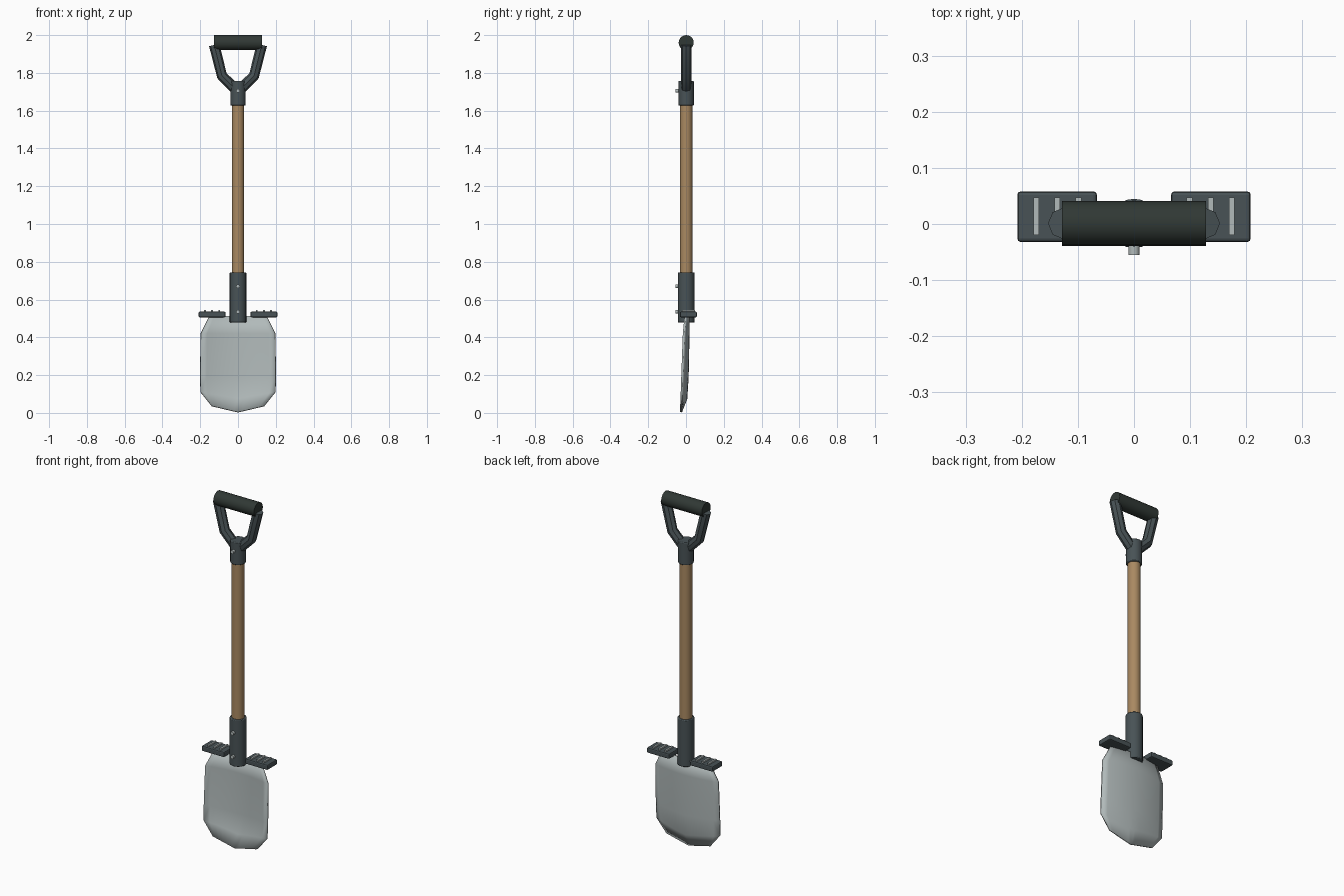
import bpy, bmesh, math

if "Cube" in bpy.data.objects:
    bpy.data.objects.remove(bpy.data.objects["Cube"])

YC = 0.001  # y of the shaft axis


def material(name, rgb):
    m = bpy.data.materials.new(name)
    m.diffuse_color = (*rgb, 1)
    m.use_nodes = True
    m.node_tree.nodes["Principled BSDF"].inputs["Base Color"].default_value = m.diffuse_color
    return m


STEEL = material("steel", (0.44, 0.49, 0.49))
DARK = material("dark_metal", (0.065, 0.085, 0.092))
WOOD = material("wood", (0.40, 0.25, 0.12))
RUBBER = material("rubber", (0.03, 0.04, 0.035))


def finish(o, name, mat, bevel=0.0, smooth=True):
    o.name = name
    o.data.materials.append(mat)
    if bevel:
        b = o.modifiers.new("bevel", "BEVEL")
        b.width, b.segments = bevel, 2
    if smooth:
        bpy.ops.object.select_all(action='DESELECT')
        o.select_set(True)
        bpy.context.view_layer.objects.active = o
        bpy.ops.object.shade_smooth_by_angle(angle=math.radians(35))
    return o


def cylinder(name, r, length, loc, mat, rot=(0, 0, 0), sides=20, bevel=0.0):
    bpy.ops.mesh.primitive_cylinder_add(vertices=sides, radius=r, depth=length,
                                        location=loc, rotation=rot)
    return finish(bpy.context.object, name, mat, bevel)


def box(name, lo, hi, mat, bevel=0.0):
    bpy.ops.mesh.primitive_cube_add(size=1, location=[(a + b) / 2 for a, b in zip(lo, hi)])
    o = bpy.context.object
    o.scale = [b - a for a, b in zip(lo, hi)]
    bpy.ops.object.transform_apply(location=False, rotation=False, scale=True)
    return finish(o, name, mat, bevel, smooth=False)


# Blade: rows of (half width, edge z, centre z, edge y, centre y), dished forward
rows = [(0.138, 0.036, 0.004, -0.026, -0.026),
        (0.198, 0.110, 0.075, -0.023, 0.002),
        (0.200, 0.200, 0.190, -0.020, 0.009),
        (0.197, 0.420, 0.420, -0.012, 0.014),
        (0.152, 0.512, 0.512, -0.003, 0.015)]
COLS = 12
bm = bmesh.new()
grid = []
for w, ze, zc, ye, yc in rows:
    line = []
    for i in range(COLS + 1):
        u = 2 * i / COLS - 1
        line.append(bm.verts.new((u * w, yc + (ye - yc) * u * u, zc + (ze - zc) * abs(u))))
    grid.append(line)
for a, b in zip(grid, grid[1:]):
    for i in range(COLS):
        bm.faces.new((a[i], a[i + 1], b[i + 1], b[i]))
me = bpy.data.meshes.new("blade")
bm.to_mesh(me)
bm.free()
blade = bpy.data.objects.new("blade", me)
bpy.context.collection.objects.link(blade)
finish(blade, "blade", STEEL)
sol = blade.modifiers.new("thickness", "SOLIDIFY")
sol.thickness, sol.offset = 0.01, 0

# Shaft and its two metal sockets
cylinder("shaft", 0.033, 1.20, (0, YC, 1.13), WOOD)
cylinder("lower_socket", 0.044, 0.267, (0, YC, 0.611), DARK, bevel=0.004)
cylinder("upper_socket", 0.041, 0.13, (0, YC, 1.692), DARK, bevel=0.004)

# Rivets on the front of the sockets
for i, z in enumerate((0.535, 0.67, 1.705)):
    cylinder(f"rivet_{i + 1}", 0.010, 0.03, (0, -0.04, z), STEEL,
             rot=(math.pi / 2, 0, 0), sides=12)

# Foot treads with raised ridges, one each side
for s, side in ((-1, "left"), (1, "right")):
    x0, x1 = sorted((s * 0.066, s * 0.208))
    box(f"{side}_tread", (x0, -0.032, 0.506), (x1, 0.058, 0.536), DARK, bevel=0.006)
    for i, x in enumerate((0.099, 0.137, 0.174)):
        box(f"{side}_tread_ridge_{i + 1}", (s * x - 0.005, -0.02, 0.53),
            (s * x + 0.005, 0.047, 0.544), STEEL)

# Forked yoke of the handle: two eight-sided bent tubes
cu = bpy.data.curves.new("handle_yoke", 'CURVE')
cu.dimensions = '3D'
cu.bevel_depth, cu.bevel_resolution, cu.use_fill_caps = 0.028, 2, True
for s in (-1, 1):
    sp = cu.splines.new('POLY')
    path = [(0.012, 1.712), (0.085, 1.785), (0.126, 1.948)]
    sp.points.add(len(path) - 1)
    for p, (x, z) in zip(sp.points, path):
        p.co = (s * x, YC, z, 1)
yoke = bpy.data.objects.new("handle_yoke", cu)
bpy.context.collection.objects.link(yoke)
bpy.ops.object.select_all(action='DESELECT')
yoke.select_set(True)
bpy.context.view_layer.objects.active = yoke
bpy.ops.object.convert(target='MESH')
finish(bpy.context.object, "handle_yoke", DARK)

# Cross grip
cylinder("grip", 0.04, 0.256, (0, YC, 1.96), RUBBER, rot=(0, math.pi / 2, 0))
